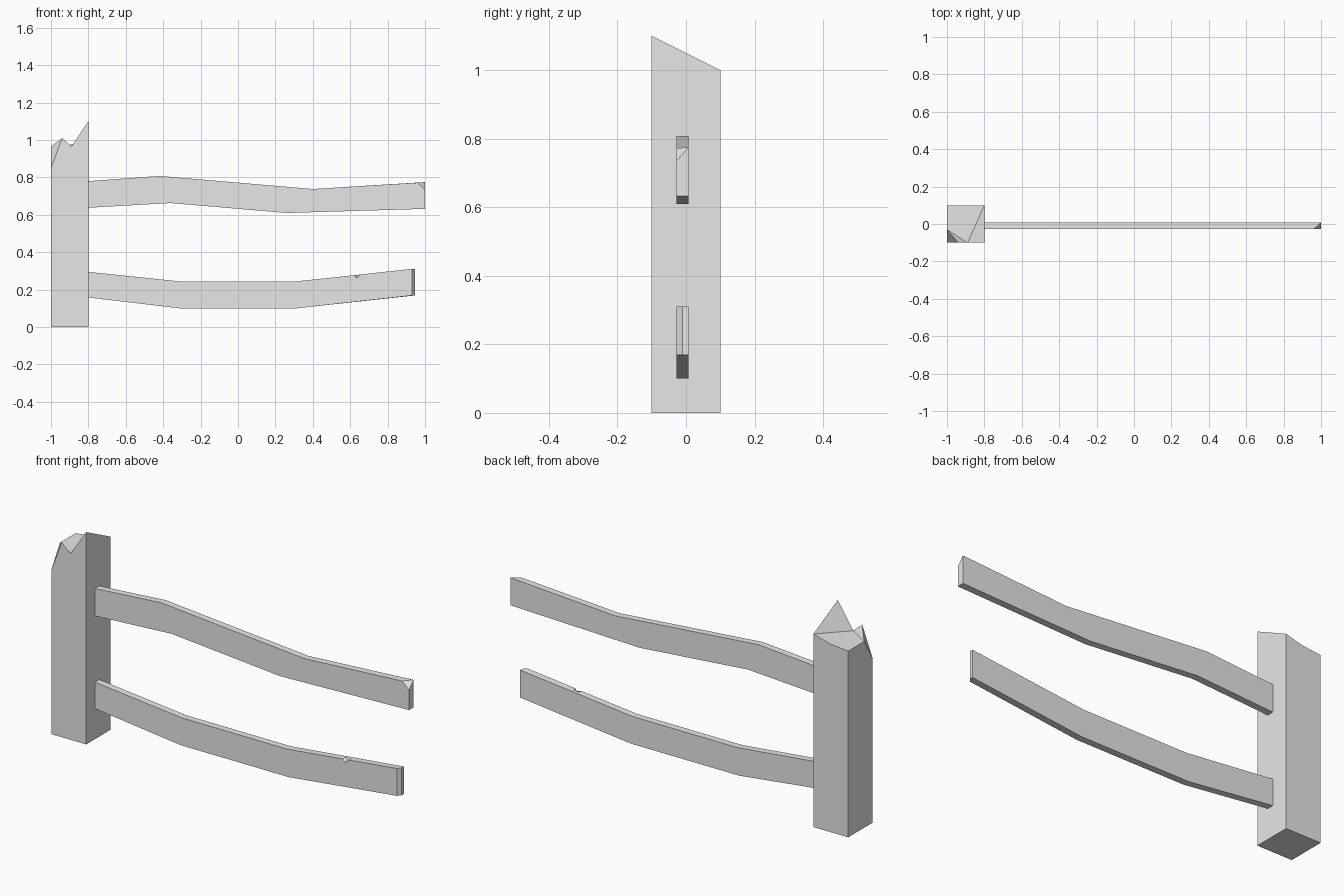
import bpy, bmesh

cube = bpy.data.objects.get("Cube")
if cube:
    bpy.data.objects.remove(cube, do_unlink=True)

# One plain grey for everything
GREY = (0.8, 0.8, 0.8, 1)
grey = bpy.data.materials.new("weathered grey")
grey.use_nodes = True
grey.diffuse_color = GREY
grey.node_tree.nodes["Principled BSDF"].inputs["Base Color"].default_value = GREY


def finish(name, bm):
    """Clean the mesh and place it in the scene as a flat shaded object."""
    bmesh.ops.remove_doubles(bm, verts=bm.verts, dist=0.0005)
    bmesh.ops.dissolve_degenerate(bm, edges=bm.edges, dist=0.0005)
    bmesh.ops.recalc_face_normals(bm, faces=bm.faces)
    mesh = bpy.data.meshes.new(name)
    bm.to_mesh(mesh)
    bm.free()
    mesh.materials.append(grey)
    obj = bpy.data.objects.new(name, mesh)
    bpy.context.collection.objects.link(obj)
    return obj


def make_rail(name, slices):
    """Loft matching x-z outlines, each given with its y position."""
    bm = bmesh.new()
    rings = [[bm.verts.new((x, y, z)) for x, z in outline] for y, outline in slices]
    for a, b in zip(rings, rings[1:]):
        for i in range(len(a)):
            j = (i + 1) % len(a)
            bm.faces.new((a[i], a[j], b[j], b[i]))
    bm.faces.new(rings[0])
    bm.faces.new(rings[-1])
    return finish(name, bm)


FRONT, MIDDLE, BACK = -0.028, -0.01, 0.008

# Upper rail, with a chipped front corner at the free end
upper = [(-0.8, 0.78), (-0.42, 0.808), (0.4, 0.738)]
upper_low = [(1, 0.632), (0.26, 0.61), (-0.36, 0.663), (-0.8, 0.638)]
make_rail("upper_rail", [
    (FRONT, upper + [(0.96, 0.772), (1, 0.735)] + upper_low),
    (BACK, upper + [(1, 0.775), (1, 0.775)] + upper_low),
])


# Lower rail, with a small nick in the top edge and a bevelled free end
def lower(end, nick):
    return [(-0.8, 0.295), (-0.3, 0.243), (0.3, 0.243),
            (0.62, 0.277), (0.637, 0.279 - nick), (0.655, 0.281),
            (end, 0.311), (end, 0.169),
            (0.31, 0.1), (-0.31, 0.1), (-0.8, 0.158)]


make_rail("lower_rail", [(FRONT, lower(0.93, 0.018)),
                         (MIDDLE, lower(0.945, 0)),
                         (BACK, lower(0.945, 0))])

# Post: square shaft with a splintered top
rim = [(-0.8, -0.1, 1.1), (-0.8, 0.1, 1.0), (-0.895, 0.1, 0.975), (-1, 0.1, 0.965),
       (-1, -0.03, 0.965), (-1, -0.1, 0.85), (-0.94, -0.1, 1.01), (-0.89, -0.1, 0.965)]
walls = [(0, 1), (1, 2, 3), (3, 4, 5), (5, 6, 7, 0)]
splinters = [(0, 1, 7), (1, 2, 7), (2, 3, 4, 7), (4, 6, 7), (4, 5, 6)]
bm = bmesh.new()
top = [bm.verts.new(p) for p in rim]
foot = {i: bm.verts.new((*rim[i][:2], 0)) for i in (0, 1, 3, 5)}
for w in walls:
    bm.faces.new([top[i] for i in w] + [foot[w[-1]], foot[w[0]]])
for s in splinters:
    bm.faces.new([top[i] for i in s])
bm.faces.new(list(foot.values()))
finish("post", bm)
